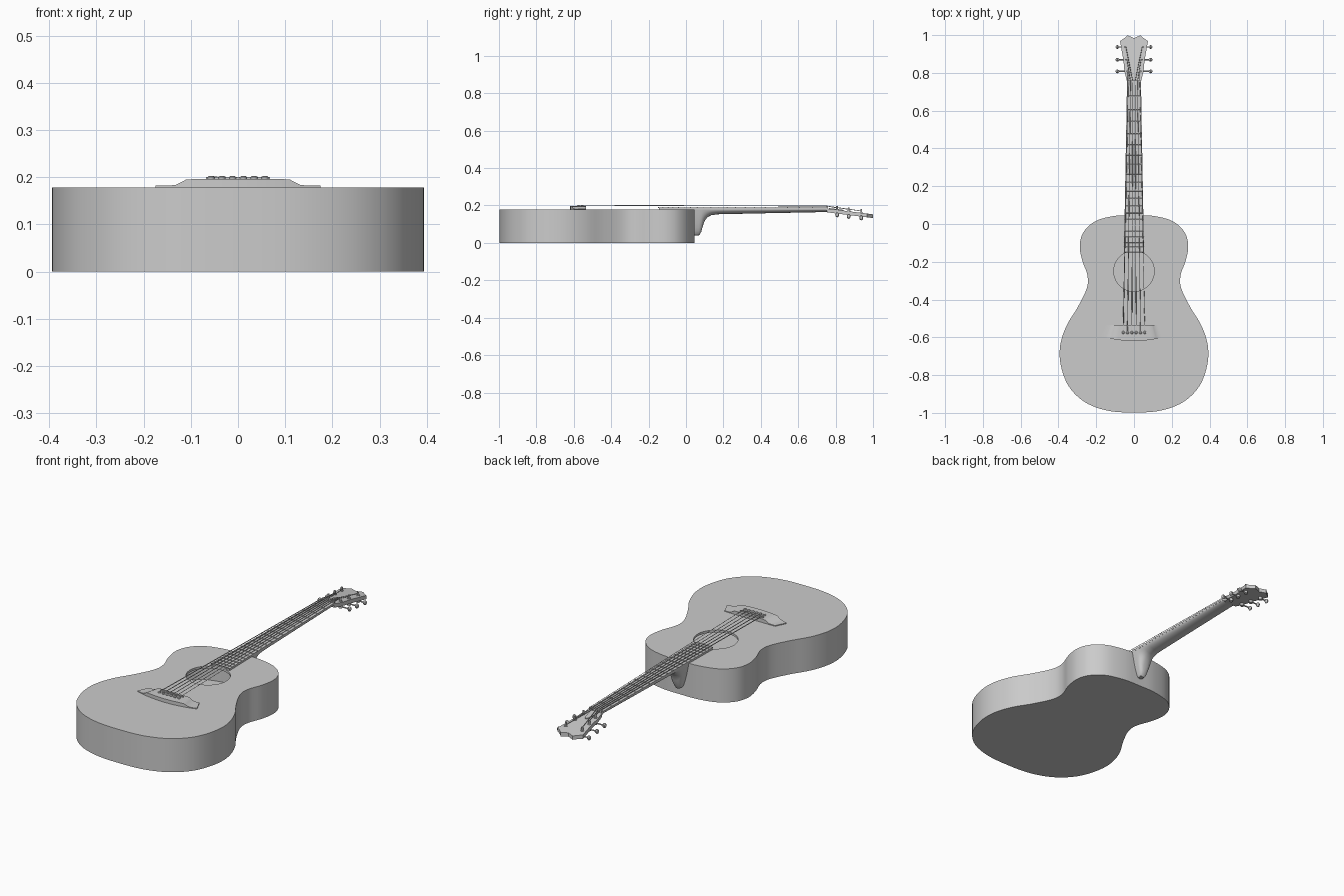
import bpy, bmesh, math
from mathutils import Vector

if "Cube" in bpy.data.objects:
    bpy.data.objects.remove(bpy.data.objects["Cube"])

TOP = 0.178


def finish(name, bm, smooth=True):
    bmesh.ops.recalc_face_normals(bm, faces=bm.faces)
    me = bpy.data.meshes.new(name)
    bm.to_mesh(me)
    bm.free()
    ob = bpy.data.objects.new(name, me)
    bpy.context.collection.objects.link(ob)
    if smooth:
        bpy.ops.object.select_all(action='DESELECT')
        ob.select_set(True)
        bpy.context.view_layer.objects.active = ob
        bpy.ops.object.shade_smooth_by_angle(angle=math.radians(35))
    return ob


def loft(name, rings, bm=None):
    new = bm is None
    bm = bm or bmesh.new()
    loops = [[bm.verts.new(p) for p in r] for r in rings]
    n = len(loops[0])
    for a, b in zip(loops, loops[1:]):
        for i in range(n):
            j = (i + 1) % n
            bm.faces.new((a[i], a[j], b[j], b[i]))
    bm.faces.new(loops[0])
    bm.faces.new(loops[-1])
    return finish(name, bm) if new else None


def tube(bm, path, radii, n=12, squash=1.0):
    # round sweep along straight or gently bent path; squash thins it in y
    path = [Vector(p) for p in path]
    rings = []
    for i, p in enumerate(path):
        d = (path[min(i + 1, len(path) - 1)] - path[max(i - 1, 0)]).normalized()
        u = Vector((0, 0, 1)) if abs(d.z) < 0.9 else Vector((1, 0, 0))
        s = d.cross(u).normalized()
        u = s.cross(d)
        r = radii[i] if isinstance(radii, (list, tuple)) else radii
        rings.append([p + s * r * squash * math.cos(2 * math.pi * k / n) + u * r * math.sin(2 * math.pi * k / n)
                      for k in range(n)])
    loft('', rings, bm)


def spline(pts, steps):
    # Catmull-Rom through a closed list of points
    out, n = [], len(pts)
    P = [Vector(p) for p in pts]
    for i in range(n):
        a, b, c, d = (P[(i + k) % n] for k in (-1, 0, 1, 2))
        for s in range(steps):
            t = s / steps
            out.append(0.5 * (2 * b + (c - a) * t + (2 * a - 5 * b + 4 * c - d) * t * t
                              + (3 * b - a - 3 * c + d) * t ** 3))
    return out


def mirror(half):
    return half + [(-x, y) for x, y in reversed(half) if abs(x) > 1e-6]


# body: hollow shell with sound hole
half = [(0, .046), (.1, .043), (.2, .017), (.264, -.038), (.287, -.11), (.275, -.19), (.247, -.27),
        (.25, -.34), (.298, -.44), (.358, -.54), (.391, -.645), (.387, -.75), (.345, -.86),
        (.26, -.943), (.14, -.988), (0, -.998)]
outline = spline(mirror(half), 6)
bm = bmesh.new()
low = [bm.verts.new((p.x, p.y, 0)) for p in outline]
high = [bm.verts.new((p.x, p.y, TOP)) for p in outline]
n = len(low)
for i in range(n):
    bm.faces.new((low[i], low[(i + 1) % n], high[(i + 1) % n], high[i]))
bm.faces.new(low)
hole = [[bm.verts.new((.107 * math.cos(2 * math.pi * i / 64), -.25 + .107 * math.sin(2 * math.pi * i / 64), z))
         for i in range(64)] for z in (TOP, TOP - .012)]
rim = [bm.edges.new((hole[0][i], hole[0][(i + 1) % 64])) for i in range(64)]
edges = [bm.edges.get((high[i], high[(i + 1) % n])) for i in range(n)]
bmesh.ops.triangle_fill(bm, edges=edges + rim, use_beauty=True)
for i in range(64):
    j = (i + 1) % 64
    bm.faces.new((hole[0][i], hole[0][j], hole[1][j], hole[1][i]))
finish('body', bm)


def width(y):
    return .037 + (.75 - y) / .895 * .016


# neck and heel: y, underside z, roundness of the section
rings = []
for y, zb, p in ((.04, .04, .55), (.07, .04, .6), (.082, .06, .65), (.09, .09, .7), (.1, .118, .75),
                 (.115, .137, .85), (.135, .148, .95), (.17, .153, 1), (.45, .159, 1), (.75, .165, 1), (.79, .163, 1)):
    zt = .181 if y < .76 else .17
    ring = []
    for k in range(17):
        t = math.pi * k / 16
        c, s = math.cos(t), math.sin(t)
        drop = s ** (1 if p == 1 else 1.0)
        taper = 1 - (1 - p) * drop
        ring.append((width(y) * taper * math.copysign(abs(c) ** p, c), y, zt - (zt - zb) * drop))
    rings.append(ring)
loft('neck', rings)

# fretboard
loft('fretboard', [[(-width(y), y, TOP), (width(y), y, TOP), (width(y), y, .188), (width(y) * .5, y, .1905),
                    (-width(y) * .5, y, .1905), (-width(y), y, .188)] for y in (-.145, .75)])

# frets
bm = bmesh.new()
scale = 1.31
for f in range(1, 21):
    y = .75 - scale * (1 - 2 ** (-f / 12))
    w = width(y)
    tube(bm, [(-w, y, .1885), (-w * .5, y, .191), (w * .5, y, .191), (w, y, .1885)], .0025, 6)
finish('frets', bm)


def box(name, x, y0, y1, z0, z1):
    return loft(name, [[(-x, y0, z), (x, y0, z), (x, y1, z), (-x, y1, z)] for z in (z0, z1)])


box('nut', .037, .75, .76, .172, .196)
box('saddle', .068, -.556, -.548, .19, .2)


# headstock, tilted back
def head_z(y):
    return .184 - (y - .75) * .125


head = mirror([(0, .984), (.035, .999), (.05, .985), (.074, .968), (.068, .935), (.055, .86), (.051, .81),
               (.045, .785), (.037, .755)])
loft('headstock', [[(x, y, head_z(y) - d) for x, y in head] for d in (.02, 0)])
cover = mirror([(0, .842), (.01, .83), (.017, .795), (.021, .764)])
loft('truss_cover', [[(x, y, head_z(y) + d) for x, y in cover] for d in (0, .004)])

# tuners: post, gear housing, shaft and button
posts = bmesh.new()
shafts = bmesh.new()
buttons = bmesh.new()
peg_y = (.808, .87, .937)
for side in (-1, 1):
    for i, y in enumerate(peg_y):
        x, z = side * (.036 + .006 * i), head_z(y)
        tube(posts, [(x, y, z), (x, y, z + .003), (x, y, z + .0031), (x, y, z + .02)],
             [.009, .009, .005, .005])
        zs = z - .027
        tube(posts, [(x, y, z - .018), (x, y, zs - .007)], .01)
        tube(shafts, [(x, y, zs), (side * .082, y, zs)], .0035, 8)
        tube(buttons, [(side * (.078 + a), y, zs) for a in (0, .004, .01, .016, .019)],
             [.004, .01, .013, .01, .004], 12, .8)
finish('tuner_posts', posts)
finish('tuner_shafts', shafts)
finish('tuner_buttons', buttons)

# bridge: raised middle, thin wings, bowed front edge
rings = []
for u, z in ((-1, .182), (-.85, .182), (-.75, .184), (-.68, .19), (-.63, .195), (-.5, .1965), (-.25, .1965),
             (0, .1965), (.25, .1965), (.5, .1965), (.63, .195), (.68, .19), (.75, .184), (.85, .182), (1, .182)):
    yf = -.62 + .027 * u * u
    xf, xb = .175 * u, .148 * u
    rings.append([(xf, yf, TOP - .001), (xf, yf, z), (xb, -.535, z), (xb, -.535, TOP - .001)])
loft('bridge', rings)

# strings and bridge pins
pins = bmesh.new()
strings = bmesh.new()
for i in range(6):
    k = (i - 2.5) / 2.5
    x = .057 * k
    tube(pins, [(x, -.575, .19), (x, -.575, .198), (x, -.575, .2), (x, -.575, .203)],
         [.005, .008, .008, .004])
    side = -1 if i < 3 else 1
    j = i if i < 3 else 5 - i
    y = peg_y[j]
    px = side * (.031 + .006 * j)
    tube(strings, [(x, -.572, .197), (x, -.552, .201), (.031 * k, .755, .197), (px, y, head_z(y) + .01)],
         .0022 - .0002 * i, 6)
finish('bridge_pins', pins)
finish('strings', strings)
